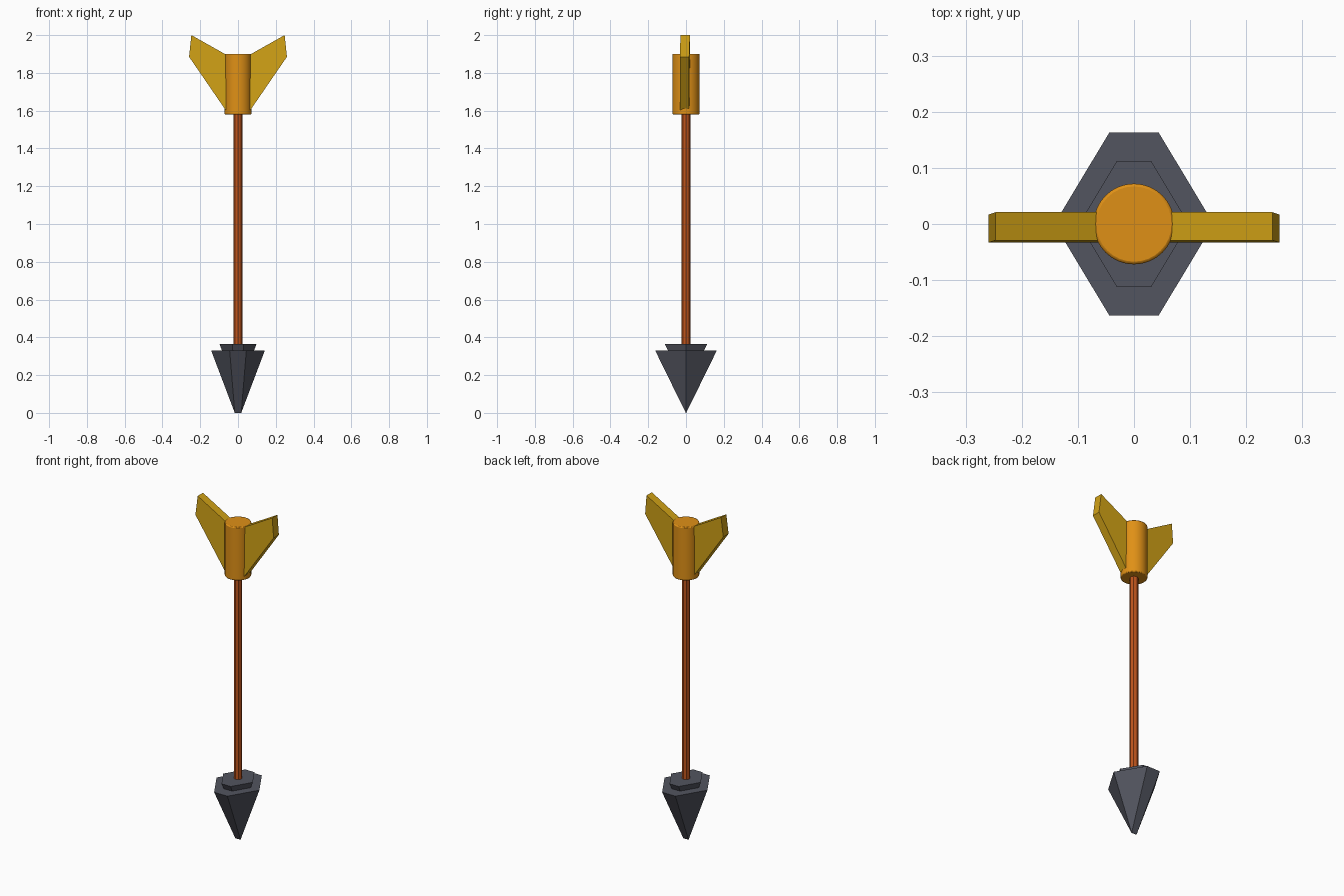
import bpy
import bmesh
from math import radians

if "Cube" in bpy.data.objects:
    bpy.data.objects.remove(bpy.data.objects["Cube"])


def material(name, rgb):
    m = bpy.data.materials.new(name)
    m.diffuse_color = (*rgb, 1)
    m.use_nodes = True
    m.node_tree.nodes["Principled BSDF"].inputs["Base Color"].default_value = m.diffuse_color
    return m


STEEL = material("dark_steel", (0.085, 0.09, 0.115))
WOOD = material("red_wood", (0.52, 0.09, 0.012))
AMBER = material("amber", (0.74, 0.28, 0.008))
GOLD = material("gold", (0.64, 0.36, 0.008))


def loft(name, rings, mat):
    """Solid from matching point rings, first and last ring capped."""
    bm = bmesh.new()
    loops = [[bm.verts.new(p) for p in ring] for ring in rings]
    n = len(loops[0])
    for a, b in zip(loops, loops[1:]):
        for i in range(n):
            j = (i + 1) % n
            bm.faces.new((a[i], a[j], b[j], b[i]))
    bm.faces.new(loops[0][::-1])
    bm.faces.new(loops[-1])
    bmesh.ops.remove_doubles(bm, verts=bm.verts, dist=1e-5)
    bmesh.ops.recalc_face_normals(bm, faces=bm.faces)
    me = bpy.data.meshes.new(name)
    bm.to_mesh(me)
    bm.free()
    me.materials.append(mat)
    ob = bpy.data.objects.new(name, me)
    bpy.context.collection.objects.link(ob)
    return ob


def cylinder(name, r, z0, z1, sides, mat):
    bpy.ops.mesh.primitive_cylinder_add(vertices=sides, radius=r, depth=z1 - z0,
                                        location=(0, 0, (z0 + z1) / 2))
    ob = bpy.context.object
    ob.name = name
    ob.data.materials.append(mat)
    return ob


def arrow_point(name, top, s):
    """Six-sided wedge tapering down to a short chisel edge."""
    outline = [(0.142, 0, 0.017), (0.044, 0.163, 0.017), (-0.044, 0.163, -0.017),
               (-0.142, 0, -0.017), (-0.044, -0.163, -0.017), (0.044, -0.163, 0.017)]
    upper = [(x * s, y * s, top) for x, y, e in outline]
    # the chisel edge is a very thin hexagon
    lower = [(e * s, (y > 0) * 0.001 - (y < 0) * 0.001, top - 0.33 * s)
             for x, y, e in outline]
    return loft(name, [lower, upper], STEEL)


# Arrowhead and the smaller collar wedge nested in it
arrow_point("arrowhead", 0.33, 1.0)
arrow_point("arrowhead_collar", 0.365, 0.69)

# Shaft
cylinder("shaft", 0.023, 0.34, 1.60, 8, WOOD)

# Tail sleeve with softened rims
sleeve = cylinder("tail_sleeve", 0.072, 1.58, 1.90, 32, AMBER)
bev = sleeve.modifiers.new("rim_bevel", 'BEVEL')
bev.width = 0.005
bev.segments = 2
bev.limit_method = 'ANGLE'
bpy.ops.object.shade_smooth_by_angle(angle=radians(35))

# Two fletching fins, upper edges leaning slightly back
profile = [(0.055, 1.892, 0.004), (0.247, 2.0, 0.004),
           (0.259, 1.885, 0), (0.055, 1.588, 0)]
for side, label in ((-1, "left"), (1, "right")):
    loft("fin_" + label,
         [[(side * x, y + lean, z) for x, z, lean in profile] for y in (-0.033, 0.017)],
         GOLD)
